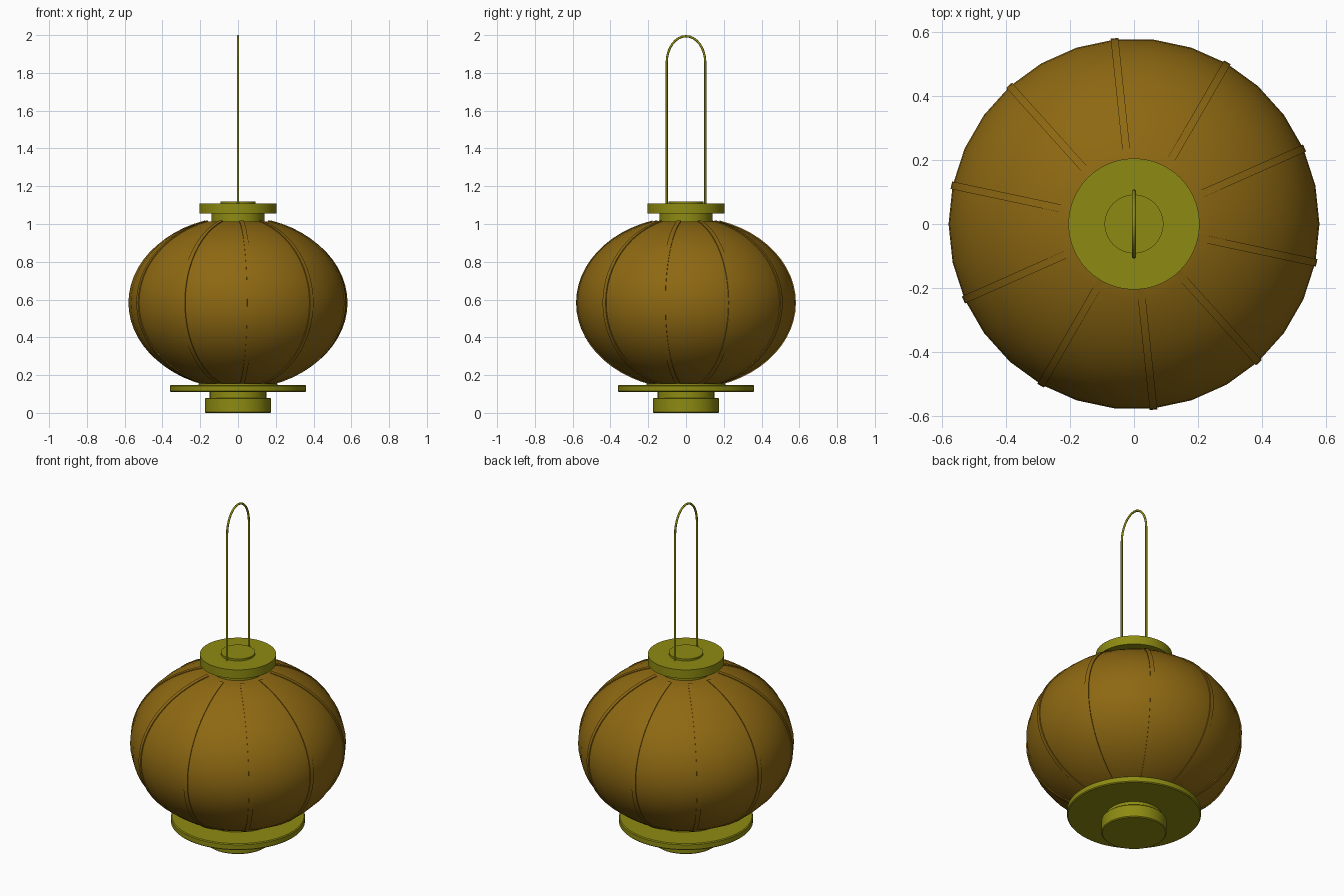
import bpy, bmesh, math

if "Cube" in bpy.data.objects:
    bpy.data.objects.remove(bpy.data.objects["Cube"])

def material(name, color):
    m = bpy.data.materials.new(name)
    m.diffuse_color = (*color, 1)
    m.use_nodes = True
    m.node_tree.nodes["Principled BSDF"].inputs["Base Color"].default_value = m.diffuse_color
    return m

BROWN = material("paper", (0.27, 0.14, 0.006))
OLIVE = material("trim", (0.27, 0.26, 0.006))

def finish(name, bm, mat, angle):
    bmesh.ops.recalc_face_normals(bm, faces=bm.faces[:])
    me = bpy.data.meshes.new(name)
    bm.to_mesh(me)
    bm.free()
    ob = bpy.data.objects.new(name, me)
    bpy.context.collection.objects.link(ob)
    me.materials.append(mat)
    bpy.ops.object.select_all(action='DESELECT')
    ob.select_set(True)
    bpy.context.view_layer.objects.active = ob
    bpy.ops.object.shade_smooth_by_angle(angle=math.radians(angle))
    return ob

def lathe(name, profile, n, mat, phase=0.0):
    """Closed solid of revolution from (radius, z) points."""
    bm = bmesh.new()
    rings = [[bm.verts.new((r * math.cos(phase + 2 * math.pi * i / n),
                            r * math.sin(phase + 2 * math.pi * i / n), z))
              for i in range(n)] for r, z in profile]
    for a, b in zip(rings, rings[1:]):
        for i in range(n):
            j = (i + 1) % n
            bm.faces.new((a[i], a[j], b[j], b[i]))
    bm.faces.new(rings[0][::-1])
    bm.faces.new(rings[-1])
    return finish(name, bm, mat, 35)

# Squashed round body
R, H, ZC, LIM, STEPS = 0.58, 0.453, 0.583, math.radians(72), 24
lats = [-LIM + 2 * LIM * k / STEPS for k in range(STEPS + 1)]
lathe("lantern_body", [(R * math.cos(t), ZC + H * math.sin(t)) for t in lats],
      30, BROWN, math.radians(24))

# Ten thin raised ribs running over the body
bm = bmesh.new()
for k in range(10):
    a = math.radians(24 + 36 * k)
    u, v = (math.cos(a), math.sin(a)), (-math.sin(a), math.cos(a))
    prev = None
    for t in lats:
        ring = []
        for off, w in ((-0.015, -0.012), (0.004, -0.012), (0.004, 0.012), (-0.015, 0.012)):
            r = (R + off) * math.cos(t)
            ring.append(bm.verts.new((u[0] * r + v[0] * w, u[1] * r + v[1] * w,
                                      ZC + (H + off) * math.sin(t))))
        if prev:
            for i in range(4):
                j = (i + 1) % 4
                bm.faces.new((prev[i], prev[j], ring[j], ring[i]))
        else:
            bm.faces.new(ring)
        prev = ring
    bm.faces.new(prev)
finish("ribs", bm, BROWN, 35)

# Stepped base and top cap
lathe("base", [(0.17, 0), (0.175, 0.005), (0.175, 0.075), (0.17, 0.08), (0.15, 0.08),
               (0.15, 0.11), (0.355, 0.11), (0.36, 0.115), (0.36, 0.143),
               (0.355, 0.148), (0.21, 0.148), (0.21, 0.156)], 64, OLIVE)
lathe("top_cap", [(0.14, 1.0), (0.14, 1.056), (0.205, 1.056), (0.205, 1.108),
                  (0.092, 1.108), (0.092, 1.12)], 64, OLIVE)

# Wire handle: two straight legs joined by an arch
path = [(-0.102, 1.09)]
for i in range(17):
    a = math.pi - math.pi * i / 16
    path.append((0.102 * math.cos(a), 1.855 + 0.139 * math.sin(a)))
path.append((0.102, 1.09))
bm = bmesh.new()
prev = None
for i, (y, z) in enumerate(path):
    p, q = path[max(i - 1, 0)], path[min(i + 1, len(path) - 1)]
    d = math.hypot(q[0] - p[0], q[1] - p[1])
    ny, nz = -(q[1] - p[1]) / d, (q[0] - p[0]) / d
    ring = []
    for k in range(10):
        b = 2 * math.pi * k / 10
        c = 0.006 * math.cos(b)
        ring.append(bm.verts.new((0.006 * math.sin(b), y + ny * c, z + nz * c)))
    if prev:
        for k in range(10):
            j = (k + 1) % 10
            bm.faces.new((prev[k], prev[j], ring[j], ring[k]))
    else:
        bm.faces.new(ring)
    prev = ring
bm.faces.new(prev)
finish("handle", bm, OLIVE, 50)
